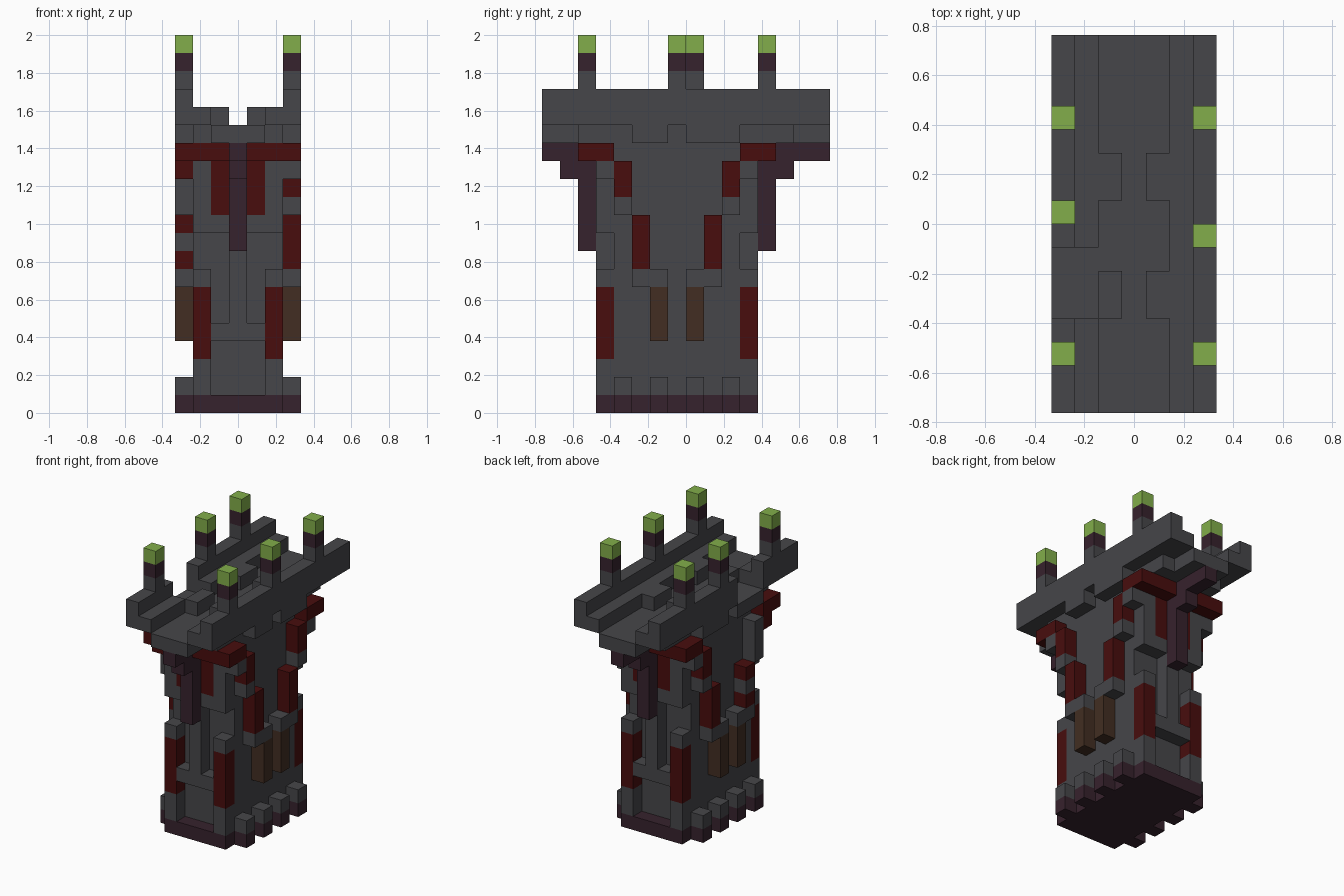
import bpy
import bmesh
from mathutils import Vector

default_cube = bpy.data.objects.get("Cube")
if default_cube:
    bpy.data.objects.remove(default_cube, do_unlink=True)

UNIT = 2 / 21  # edge of one building block


def make_material(name, red, green, blue):
    material = bpy.data.materials.new(name)
    material.use_nodes = True
    colour = (red, green, blue, 1)
    material.diffuse_color = colour
    material.node_tree.nodes["Principled BSDF"].inputs["Base Color"].default_value = colour
    return material


stone = make_material("dark grey stone", .061, .061, .067)
crimson = make_material("dark red wood", .065, .004, .004)
plum = make_material("dark plum brick", .037, .016, .026)
timber = make_material("brown timber", .054, .027, .016)
lantern = make_material("green lantern", .223, .423, .069)

parts = {}


def span(cells):
    """Lower and upper edge of one cell or an inclusive pair of cells."""
    first, last = cells if isinstance(cells, tuple) else (cells, cells)
    return min(first, last), max(first, last) + 1


def block(part, material, x, y, z):
    """Add a box of cells to a part; x and y count from the tower axis."""
    mesh = parts.setdefault((part, material), bmesh.new())
    edges = [span(x), span(y), span(z)]
    low = Vector([edge[0] for edge in edges])
    high = Vector([edge[1] for edge in edges])
    centre = (low + high) / 2 - Vector((.5, 1, 0))
    cube = bmesh.ops.create_cube(mesh, size=1)["verts"]
    for vert in cube:
        size = high - low
        vert.co = Vector(a * b for a, b in zip(vert.co, size))
        vert.co = (vert.co + centre) * UNIT


# Tower core and plinth
block("tower_core", stone, (-2, 2), (-3, 3), (1, 14))
block("plinth", plum, (-2, 2), (-4, 4), 0)

# Walkway floor
block("deck_floor", stone, (-1, 1), (-7, 8), 15)

for side in (-1, 1):
    # Plinth teeth
    for tooth in (-3, -1, 1, 3):
        block("plinth_teeth", plum, 3 * side, tooth, 0)
        block("tooth_caps", stone, 3 * side, tooth, 1)

    # Stepped deck supports
    block("deck_supports", stone, 2 * side, (-5, 6), 15)
    block("deck_supports", stone, 3 * side, (-2, -1), 15)
    block("deck_supports", stone, 3 * side, (1, 3), 15)

    # Parapet, with a breach on one side
    stretches = [(-7, 8)] if side > 0 else [(-7, -4), (0, 8)]
    for stretch in stretches:
        block("parapet", stone, (2 * side, 3 * side), stretch, 16)
        block("parapet", stone, 3 * side, stretch, 17)
    for step in (-3, 2):
        block("deck_steps", stone, side, (step, step + 1), 16)

    # Lantern posts
    for place in (-5, 0 if side > 0 else 1, 5):
        block("lantern_posts", stone, 3 * side, place, 18)
        block("post_collars", plum, 3 * side, place, 19)
        block("lanterns", lantern, 3 * side, place, 20)

block("breach_sill", stone, -3, -3, 15)

for end in (-1, 1):
    # Recessed end wall with sill beam and central rib
    block("end_beam", stone, (-1, 1), 4 * end, 4)
    block("end_rib", stone, 0, 4 * end, (5, 14))

    # Hanging bracket under the deck end
    tip = -7 if end < 0 else 8
    block("end_bracket", plum, 0, 5 * end, (9, 14))
    block("end_bracket", plum, 0, 6 * end, 13)
    block("end_bracket", plum, 0, (6 * end, tip), 14)

    for side in (-1, 1):
        weathered = side < 0 and end < 0
        inner, corner, outer = side, 2 * side, 3 * side

        # Corner columns
        block("column_foot", stone, corner, 4 * end, (1, 2))
        block("column_shaft", crimson, corner, 4 * end, (3, 6))
        block("column_cap", stone, corner, 4 * end, 7)

        # Upper corner corbels and red drapes
        block("corner_corbel", stone, corner, 4 * end, (10, 13))
        block("drape_foot", stone, inner, 4 * end, 10)
        block("drape", crimson, inner, 4 * end, (11, 13))
        block("red_cornice", crimson, (inner, outer), (4 * end, 5 * end), 14)

        # Stepped arch on the long walls
        block("arch_upper", crimson if weathered else stone, outer, 4 * end, 13)
        block("arch_middle", stone if weathered else crimson, outer, 3 * end, (12, 13))
        block("arch_middle_foot", stone, outer, 3 * end, 11)
        for level in (8, 9, 10):
            worn = weathered and level == 9
            block("arch_lower", stone if worn else crimson, outer, 2 * end, level)

        # Window lintels and timber shutters
        block("lintel", stone, outer, (end, 2 * end), 7)
        block("shutters", timber, outer, end, (4, 6))

# Turn every gathered part into an object
for (name, material), mesh in parts.items():
    data = bpy.data.meshes.new(name)
    mesh.to_mesh(data)
    mesh.free()
    data.materials.append(material)
    bpy.context.collection.objects.link(bpy.data.objects.new(name, data))
